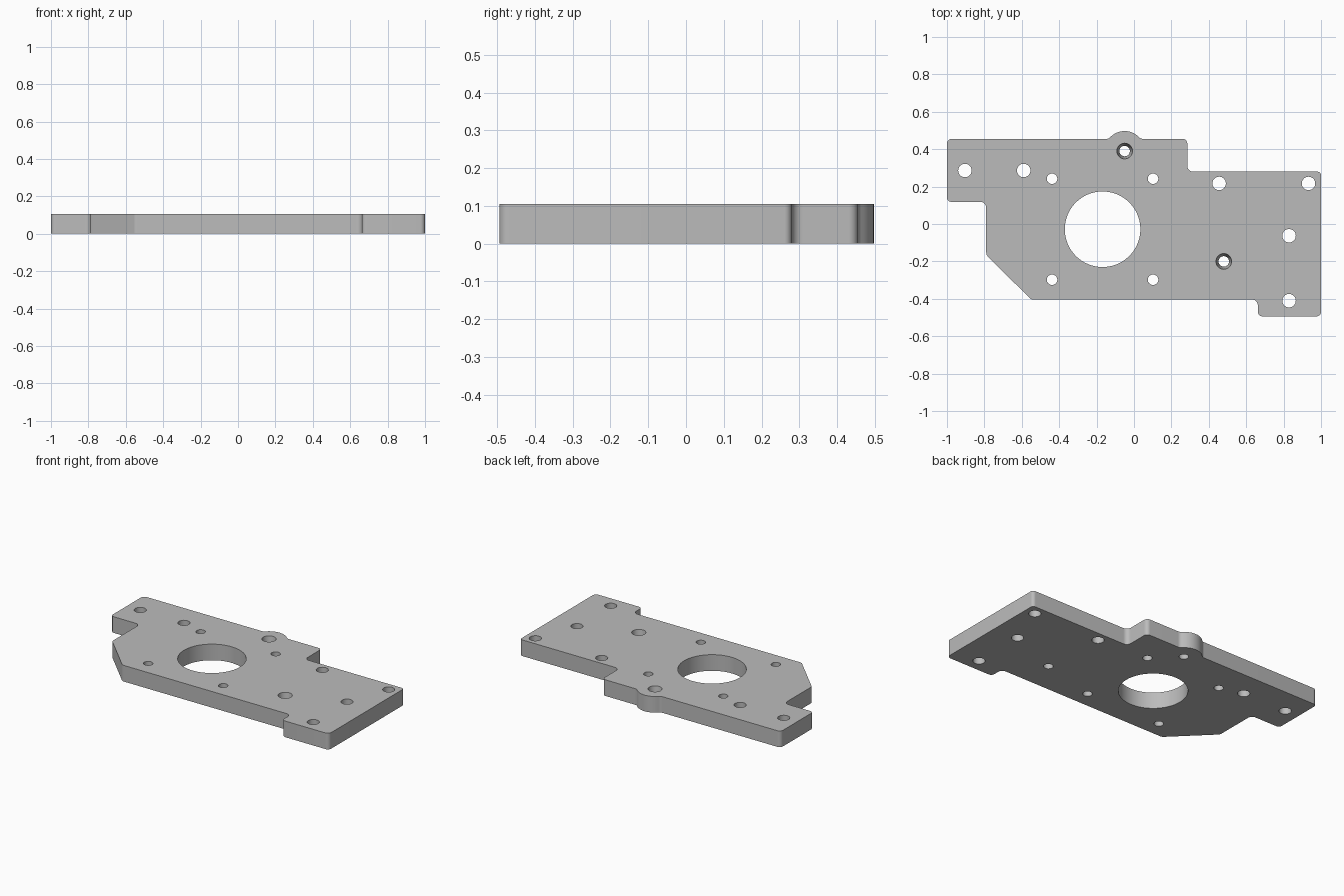
import bpy, bmesh
from math import sin, cos, pi, sqrt, atan2, tan
from mathutils import Vector

cube = bpy.data.objects.get("Cube")
if cube:
    bpy.data.objects.remove(cube, do_unlink=True)

THICK = 0.105
BACK = 0.455


def arc(cx, cy, r, a0, a1, n):
    steps = [a0 + (a1 - a0) * i / n for i in range(n + 1)]
    return [(cx + r * cos(a), cy + r * sin(a)) for a in steps]


def round_corners(corners, n=8):
    """Turn (x, y, radius) corners into an outline with tangent fillets."""
    pts = []
    for i, (x, y, r) in enumerate(corners):
        p = Vector((x, y))
        if r == 0:
            pts.append((x, y))
            continue
        u = (Vector(corners[i - 1][:2]) - p).normalized()
        v = (Vector(corners[(i + 1) % len(corners)][:2]) - p).normalized()
        half = u.angle(v) / 2
        c = p + (u + v).normalized() * (r / sin(half))
        t = r / tan(half)
        d0, d1 = p + u * t - c, p + v * t - c
        a0 = atan2(d0.y, d0.x)
        sweep = (atan2(d1.y, d1.x) - a0 + pi) % (2 * pi) - pi
        pts += arc(c.x, c.y, r, a0, a0 + sweep, n)
    return pts


def boss_outline(cx, cy, r, f):
    """Round lug on the back edge, blended into it by two fillets."""
    fy = BACK + f
    dx = sqrt((r + f) ** 2 - (fy - cy) ** 2)
    a = atan2(fy - cy, dx)
    pts = arc(cx + dx, fy, f, -pi / 2, a - pi, 6)
    pts += arc(cx, cy, r, a, pi - a, 20)[1:-1]
    pts += arc(cx - dx, fy, f, -a, -pi / 2, 6)
    return [(x, y, 0) for x, y in pts]


# Plate outline, counter-clockwise
outline = round_corners([
    (-1, 0.118, 0.025), (-0.79, 0.118, 0.03),
    (-0.79, -0.165, 0.03), (-0.55, -0.404, 0.03),
    (0.662, -0.404, 0.03), (0.662, -0.494, 0.025),
    (1, -0.494, 0.025), (1, 0.28, 0.02),
    (0.285, 0.28, 0.03), (0.285, BACK, 0.025),
    *boss_outline(-0.05, 0.39, 0.107, 0.03),
    (-1, BACK, 0.025)])

# Holes: x, y, top radius, bottom radius
bore_x, bore_y = -0.168, -0.028
holes = [(bore_x, bore_y, 0.202, 0.202)]
holes += [(bore_x + sx * 0.27, bore_y + sy * 0.27, 0.028, 0.028)
          for sx in (-1, 1) for sy in (-1, 1)]
holes += [(x, y, 0.036, 0.036) for x, y in (
    (-0.904, 0.286), (-0.59, 0.286), (0.455, 0.217),
    (0.933, 0.217), (0.829, -0.063), (0.829, -0.41))]
holes += [(-0.05, 0.39, 0.042, 0.028), (0.48, -0.2, 0.042, 0.028)]

bm = bmesh.new()
cap_edges = {"top": [], "bottom": []}


def add_wall(top_pts, bottom_pts):
    """Side wall between matching top and bottom loops."""
    top = [bm.verts.new((x, y, THICK)) for x, y in top_pts]
    low = [bm.verts.new((x, y, 0)) for x, y in bottom_pts]
    for i in range(len(top)):
        j = (i + 1) % len(top)
        bm.faces.new((low[i], low[j], top[j], top[i])).smooth = True
        cap_edges["top"].append(bm.edges.get((top[i], top[j])))
        cap_edges["bottom"].append(bm.edges.get((low[i], low[j])))


add_wall(outline, outline)
for x, y, r_top, r_low in holes:
    n = 96 if r_top > 0.1 else 32
    add_wall(arc(x, y, r_top, 0, 2 * pi, n)[:-1], arc(x, y, r_low, 0, 2 * pi, n)[:-1])

# Flat top and bottom faces around the holes
for name, normal in (("top", (0, 0, 1)), ("bottom", (0, 0, -1))):
    bmesh.ops.triangle_fill(bm, use_beauty=True, use_dissolve=False,
                            edges=cap_edges[name], normal=normal)
bmesh.ops.recalc_face_normals(bm, faces=bm.faces)

mesh = bpy.data.meshes.new("mounting_plate")
bm.to_mesh(mesh)
bm.free()
plate = bpy.data.objects.new("mounting_plate", mesh)
bpy.context.collection.objects.link(plate)

# Plain grey metal
grey = bpy.data.materials.new("grey_metal")
grey.use_nodes = True
color = (0.5, 0.5, 0.5, 1)
grey.diffuse_color = color
grey.node_tree.nodes["Principled BSDF"].inputs["Base Color"].default_value = color
mesh.materials.append(grey)

bpy.ops.object.select_all(action="DESELECT")
plate.select_set(True)
bpy.context.view_layer.objects.active = plate
bpy.ops.object.shade_smooth_by_angle(angle=pi / 6)
